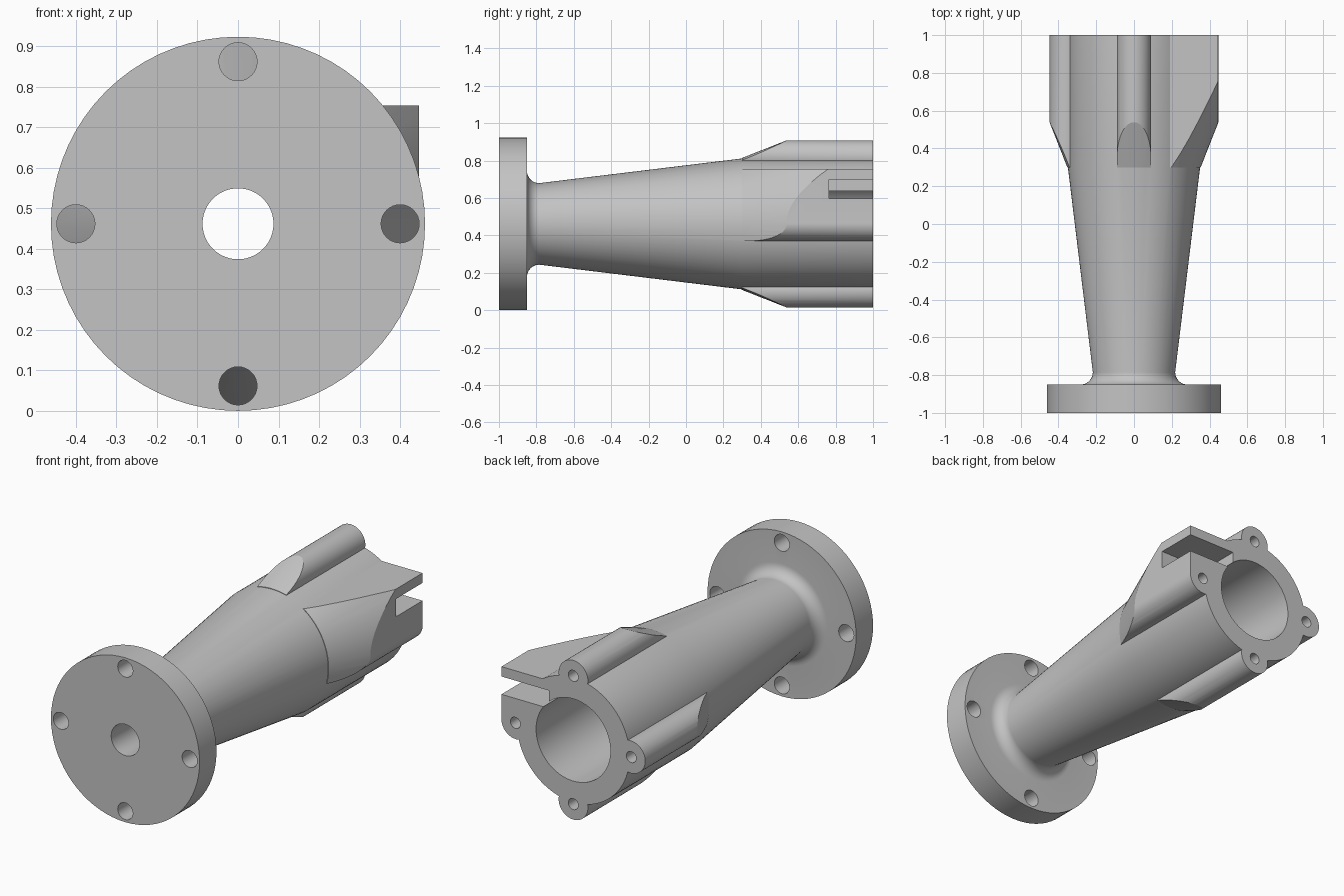
import bpy, bmesh, math
from mathutils import Matrix, Vector

if "Cube" in bpy.data.objects:
    bpy.data.objects.remove(bpy.data.objects["Cube"])

AXIS = 0.4615      # height of the pipe centre line
SEG = 72

grey = bpy.data.materials.new("plain_grey")
grey.diffuse_color = (0.55, 0.55, 0.55, 1)
grey.use_nodes = True
grey.node_tree.nodes["Principled BSDF"].inputs["Base Color"].default_value = grey.diffuse_color


def finish(name, bm):
    bmesh.ops.recalc_face_normals(bm, faces=bm.faces[:])
    mesh = bpy.data.meshes.new(name)
    bm.to_mesh(mesh)
    bm.free()
    mesh.materials.append(grey)
    obj = bpy.data.objects.new(name, mesh)
    bpy.context.collection.objects.link(obj)
    return obj


def revolve(name, profile, centre=(0, 0), seg=SEG):
    """Solid of revolution about a line along y; profile is (y, radius)."""
    bm = bmesh.new()
    rings = []
    for y, r in profile:
        rings.append([bm.verts.new((centre[0] + r * math.cos(a), y, AXIS + centre[1] + r * math.sin(a)))
                      for a in (math.tau * i / seg for i in range(seg))])
    for a, b in zip(rings, rings[1:]):
        for i in range(seg):
            j = (i + 1) % seg
            bm.faces.new((a[i], a[j], b[j], b[i]))
    bm.faces.new(rings[0])
    bm.faces.new(rings[-1])
    return finish(name, bm)


def box(name, lo, hi):
    """Box between two corners, z measured from the centre line."""
    lo, hi = Vector(lo), Vector(hi)
    bm = bmesh.new()
    bmesh.ops.create_cube(bm, size=1, matrix=Matrix.Translation((lo + hi) / 2 + Vector((0, 0, AXIS)))
                          @ Matrix.Diagonal((*(hi - lo), 1)))
    return finish(name, bm)


def combine(target, tool, operation):
    """Apply a boolean and remove the tool."""
    mod = target.modifiers.new("bool", 'BOOLEAN')
    mod.operation, mod.solver, mod.object = operation, 'EXACT', tool
    bpy.context.view_layer.update()
    result = bpy.data.meshes.new_from_object(target.evaluated_get(bpy.context.evaluated_depsgraph_get()))
    target.modifiers.clear()
    target.data = result
    bpy.data.objects.remove(tool)


directions = [(math.cos(k * math.pi / 2), math.sin(k * math.pi / 2)) for k in range(4)]

# Flange, fillet and tapered barrel in one turned profile
fillet = [(-0.785 - 0.065 * math.cos(t), 0.283 - 0.065 * math.sin(t))
          for t in (math.pi / 2 * i / 8 for i in range(9))]
body = revolve("flanged_tapered_barrel",
               [(-1, 0.4615), (-0.85, 0.4615)] + fillet + [(0.3, 0.35), (1.1, 0.35)])

# Four bolt ribs and the square side lug, chamfered by a common cone
ribs = box("side_lug", (0.1, 0.2, 0), (0.446, 1.1, 0.2925))
for cx, cz in directions:
    rib = revolve("bolt_rib", [(0.2, 0.091), (1.1, 0.091)], (cx * 0.356, cz * 0.356), 40)
    combine(ribs, rib, 'UNION')
chamfer = revolve("chamfer_cone", [(0.3, 0.353), (1.2, 0.353 + 0.9 * 0.394)])
combine(ribs, chamfer, 'INTERSECT')
combine(body, ribs, 'UNION')

# Square off the back end
combine(body, box("end_trim", (-1, 1, -1), (1, 1.5, 1)), 'DIFFERENCE')

# Tapered bore
combine(body, revolve("bore", [(-1.1, 0.0875), (-0.85, 0.0875), (0.3, 0.231), (1.2, 0.231)]), 'DIFFERENCE')

# Slot through the lug into the bore
combine(body, box("slot", (0.15, 0.765, 0.137), (0.7, 1.2, 0.237)), 'DIFFERENCE')

# Flange holes and rib screw holes
for cx, cz in directions:
    hole = revolve("flange_hole", [(-1.1, 0.047), (-0.8, 0.047)], (cx * 0.4, cz * 0.4), 32)
    combine(body, hole, 'DIFFERENCE')
    hole = revolve("screw_hole", [(0.7, 0.031), (1.1, 0.031)], (cx * 0.36, cz * 0.36), 24)
    combine(body, hole, 'DIFFERENCE')

# Smooth curved surfaces, keep edges sharp
bpy.ops.object.select_all(action='DESELECT')
body.select_set(True)
bpy.context.view_layer.objects.active = body
bpy.ops.object.shade_smooth_by_angle(angle=math.radians(20))
